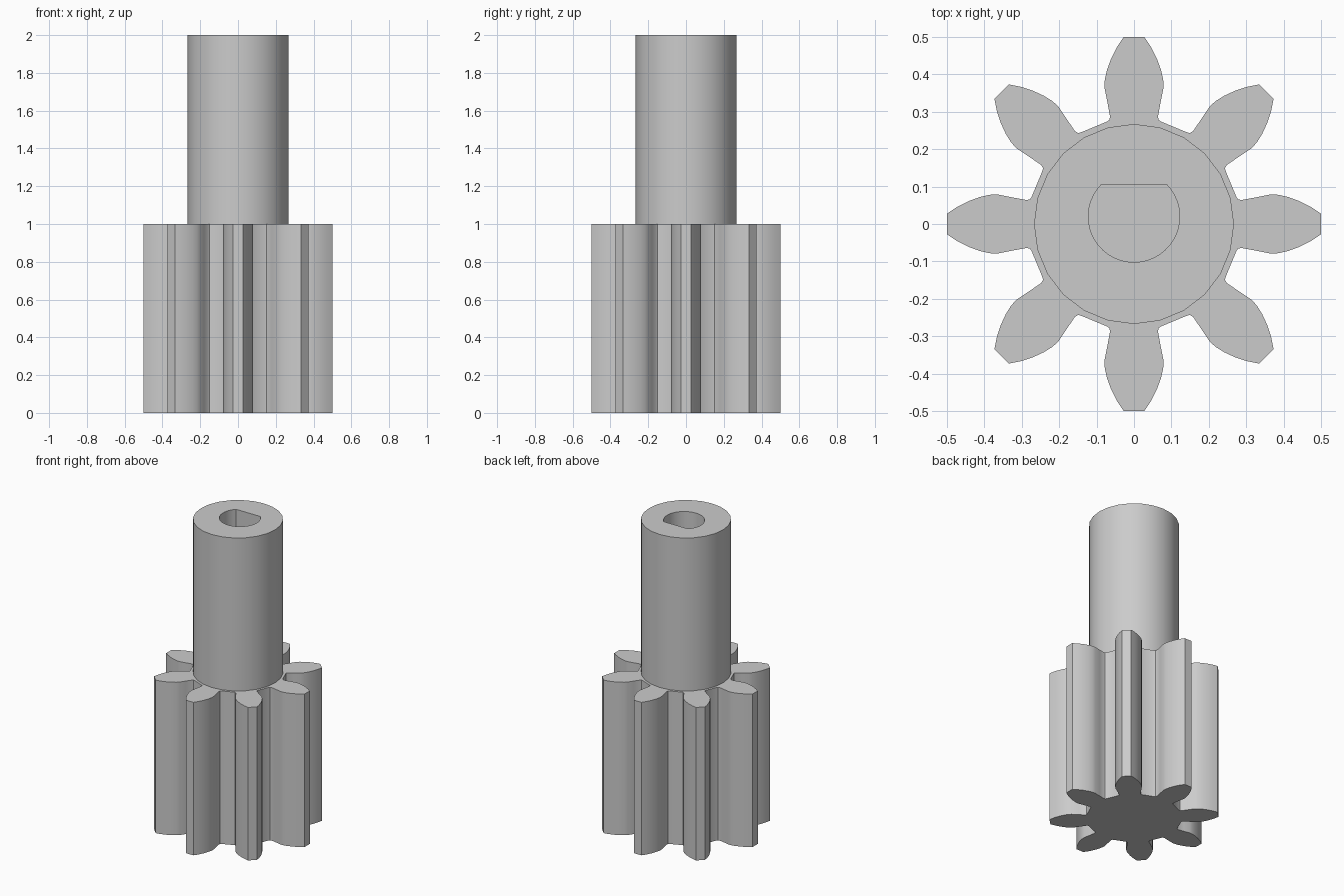
import bpy, bmesh, math
from mathutils import Matrix, Vector

if "Cube" in bpy.data.objects:
    bpy.data.objects.remove(bpy.data.objects["Cube"], do_unlink=True)

TEETH = 8
GEAR_TOP, SHAFT_TOP, BORE_FLOOR = 1.0, 2.0, 1.0
SHAFT_RADIUS, SHAFT_SIDES = 0.267, 24
BORE_RADIUS, BORE_Y, FLAT_Y = 0.122, 0.02, 0.105

grey = bpy.data.materials.new("plain grey")
grey.use_nodes = True
colour = (0.6, 0.6, 0.6, 1)
grey.diffuse_color = colour
grey.node_tree.nodes["Principled BSDF"].inputs["Base Color"].default_value = colour


def prism(name, outline, bottom, top):
    """Extrude a closed anticlockwise outline from bottom to top."""
    bm = bmesh.new()
    base = bm.faces.new([bm.verts.new((x, y, bottom)) for x, y in outline])
    side = bmesh.ops.extrude_face_region(bm, geom=[base], use_keep_orig=True)
    moved = [v for v in side["geom"] if isinstance(v, bmesh.types.BMVert)]
    bmesh.ops.translate(bm, verts=moved, vec=(0, 0, top - bottom))
    bmesh.ops.recalc_face_normals(bm, faces=bm.faces)
    mesh = bpy.data.meshes.new(name)
    bm.to_mesh(mesh)
    bm.free()
    mesh.materials.append(grey)
    obj = bpy.data.objects.new(name, mesh)
    bpy.context.collection.objects.link(obj)
    return obj


def apply_boolean(target, tool, operation):
    mod = target.modifiers.new(operation.lower(), 'BOOLEAN')
    mod.operation, mod.solver, mod.object = operation, 'EXACT', tool
    bpy.ops.object.select_all(action='DESELECT')
    target.select_set(True)
    bpy.context.view_layer.objects.active = target
    bpy.ops.object.modifier_apply(modifier=mod.name)
    bpy.data.objects.remove(tool, do_unlink=True)


# Toothed section: half a tooth, mirrored and repeated around the axis
half = [(0.071, 0.274), (0.066, 0.278), (0.064, 0.287), (0.071, 0.325), (0.079, 0.365),
        (0.078, 0.386), (0.072, 0.412), (0.061, 0.442), (0.046, 0.472), (0.027, 0.5)]
tooth = half + [(-x, y) for x, y in reversed(half)]
gear_outline = []
for i in range(TEETH):
    turn = Matrix.Rotation(math.tau * i / TEETH, 2)
    gear_outline += [tuple(turn @ Vector(p)) for p in tooth]
pinion = prism("pinion_with_shaft", gear_outline, 0, GEAR_TOP)

# Round shaft, merged with the toothed section
circle = [(SHAFT_RADIUS * math.sin(-math.tau * i / SHAFT_SIDES),
           SHAFT_RADIUS * math.cos(math.tau * i / SHAFT_SIDES)) for i in range(SHAFT_SIDES)]
apply_boolean(pinion, prism("shaft", circle, GEAR_TOP / 2, SHAFT_TOP), 'UNION')

# Blind D-shaped bore
start = math.asin((FLAT_Y - BORE_Y) / BORE_RADIUS)
sweep = math.pi + 2 * start
steps = 32
bore = [(BORE_RADIUS * math.cos(math.pi - start + sweep * i / steps),
         BORE_Y + BORE_RADIUS * math.sin(math.pi - start + sweep * i / steps))
        for i in range(steps + 1)]
apply_boolean(pinion, prism("bore_cutter", bore, BORE_FLOOR, SHAFT_TOP + 0.1), 'DIFFERENCE')

pinion.select_set(True)
bpy.context.view_layer.objects.active = pinion
bpy.ops.object.shade_smooth_by_angle(angle=math.radians(30))
